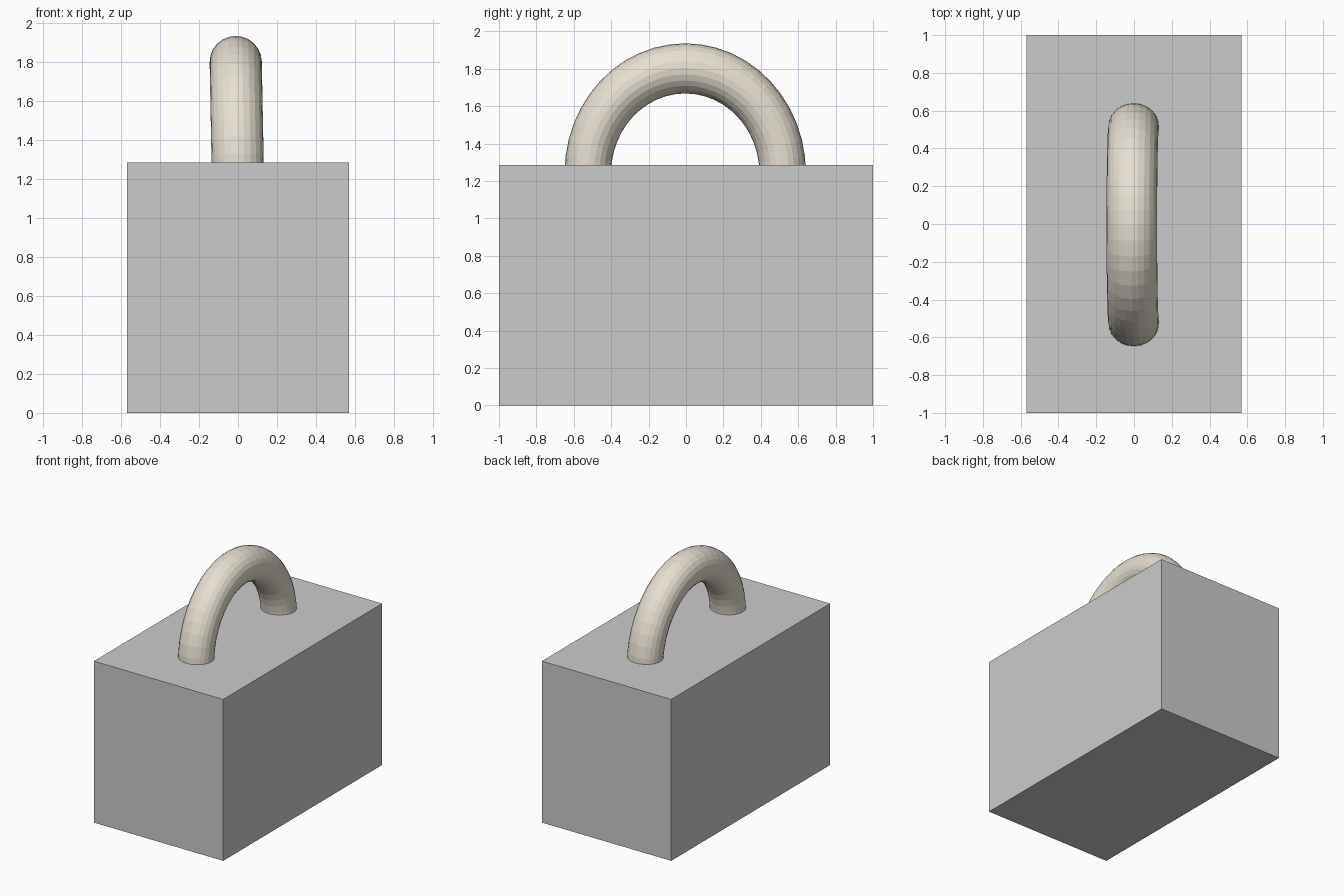
import bpy
import math

if "Cube" in bpy.data.objects:
    bpy.data.objects.remove(bpy.data.objects["Cube"])

# Solid block body
bpy.ops.mesh.primitive_cube_add(size=1, location=(0, 0, 0.643))
body = bpy.context.object
body.name = "block_body"
body.scale = (1.14, 2.0, 1.286)
bpy.ops.object.transform_apply(location=False, rotation=False, scale=True)

# Arched handle: upright ring with its lower half sunk in the block
bpy.ops.mesh.primitive_torus_add(major_radius=0.56, minor_radius=0.134,
                                 major_segments=48, minor_segments=24,
                                 rotation=(0, math.radians(90), 0))
handle = bpy.context.object
handle.name = "carry_handle"
bpy.ops.object.transform_apply(location=False, rotation=True, scale=False)

# Slightly narrowed along y and leaning a touch to the left
handle.scale = (1, 0.93, 1)
handle.rotation_euler = (0, math.radians(-1.1), 0)
handle.location = (-0.001, -0.004, 1.242)

# Beige handle colour
beige = bpy.data.materials.new("beige")
beige.diffuse_color = (0.8, 0.74, 0.64, 1)
beige.use_nodes = True
beige.node_tree.nodes["Principled BSDF"].inputs["Base Color"].default_value = beige.diffuse_color
handle.data.materials.append(beige)
